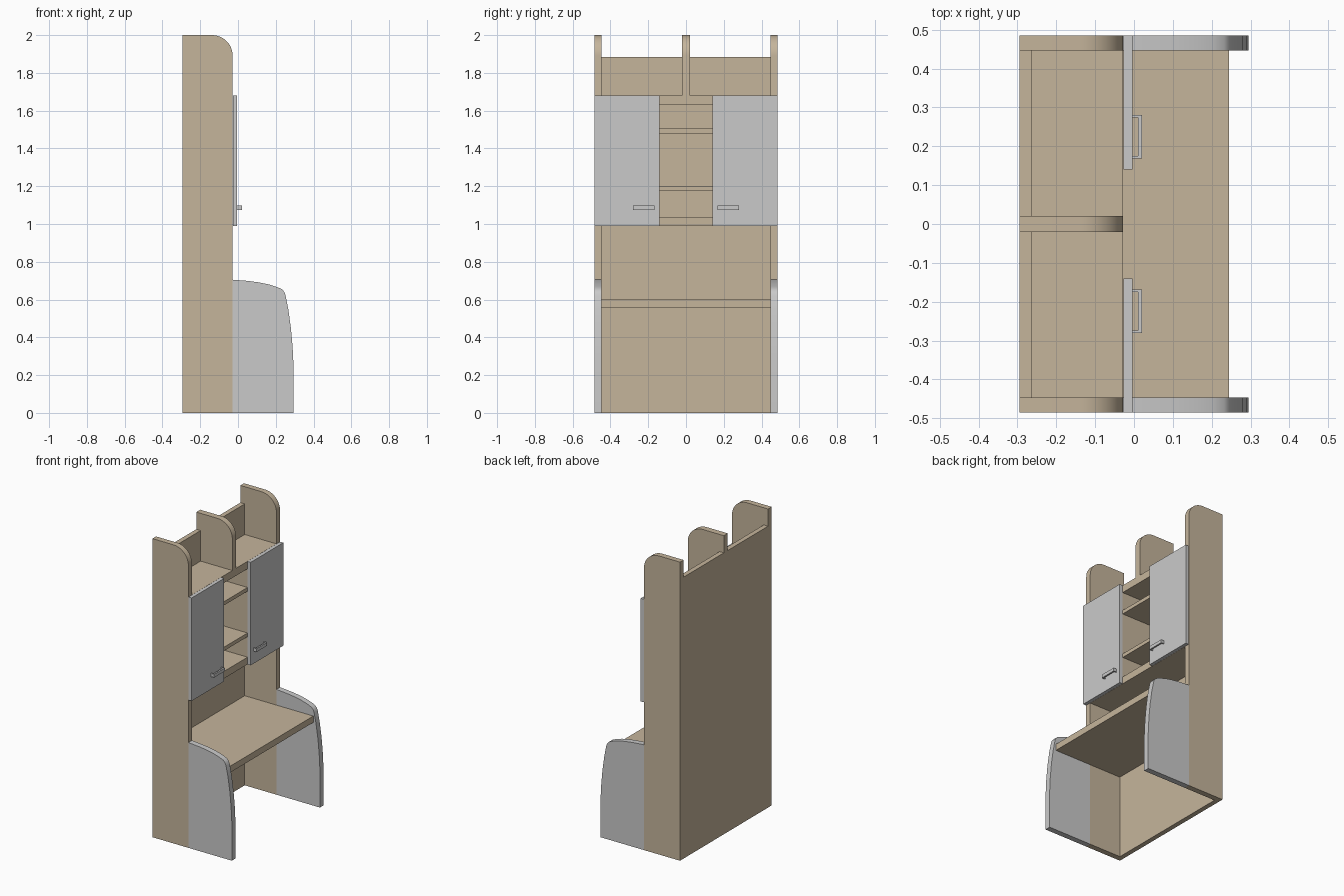
import bpy, bmesh, math

if "Cube" in bpy.data.objects:
    bpy.data.objects.remove(bpy.data.objects["Cube"])

def material(name, rgb):
    m = bpy.data.materials.new(name)
    m.diffuse_color = (*rgb, 1)
    m.use_nodes = True
    m.node_tree.nodes["Principled BSDF"].inputs["Base Color"].default_value = m.diffuse_color
    return m

WOOD = material("light_wood", (0.56, 0.46, 0.33))
GREY = material("light_grey", (0.59, 0.59, 0.59))

def finish(bm, name, mat, smooth=False):
    bmesh.ops.recalc_face_normals(bm, faces=bm.faces)
    me = bpy.data.meshes.new(name)
    bm.to_mesh(me)
    bm.free()
    me.materials.append(mat)
    ob = bpy.data.objects.new(name, me)
    bpy.context.collection.objects.link(ob)
    if smooth:
        bpy.ops.object.select_all(action='DESELECT')
        ob.select_set(True)
        bpy.context.view_layer.objects.active = ob
        bpy.ops.object.shade_smooth_by_angle(angle=math.radians(30))
    return ob

def box(name, mat, x, y, z):
    bm = bmesh.new()
    bmesh.ops.create_cube(bm, size=1)
    for v in bm.verts:
        for i, (a, b) in enumerate((x, y, z)):
            v.co[i] = a if v.co[i] < 0 else b
    return finish(bm, name, mat)

def slab(name, mat, axis, pts, lo, hi, smooth=False):
    """Extrude a flat outline: axis 'y' takes (x, z) points, 'z' takes (x, y)."""
    bm = bmesh.new()
    place = (lambda p, d: (p[0], d, p[1])) if axis == 'y' else (lambda p, d: (p[0], p[1], d))
    f = bm.faces.new([bm.verts.new(place(p, lo)) for p in pts])
    ext = bmesh.ops.extrude_face_region(bm, geom=[f])["geom"]
    move = (0, hi - lo, 0) if axis == 'y' else (0, 0, hi - lo)
    bmesh.ops.translate(bm, vec=move, verts=[e for e in ext if isinstance(e, bmesh.types.BMVert)])
    return finish(bm, name, mat, smooth)

BACK, FRONT, W, IN = -0.295, -0.028, 0.485, 0.447

# upright outline with rounded upper front corner
def upright(z0, r=0.11):
    pts = [(BACK, 2), (BACK, z0), (FRONT, z0)]
    for i in range(13):
        a = math.pi / 2 * i / 12
        pts.append((FRONT - r + r * math.cos(a), 2 - r + r * math.sin(a)))
    return pts

# curved desk side outline
wing = [(FRONT, 0), (0.294, 0), (0.294, 0.25), (0.289, 0.35), (0.28, 0.45),
        (0.266, 0.55), (0.251, 0.625), (0.244, 0.642), (0.232, 0.655),
        (0.205, 0.667), (0.16, 0.681), (0.11, 0.691), (0.05, 0.699), (FRONT, 0.705)]

for s, side in ((-1, "left"), (1, "right")):
    def span(a, b):
        return tuple(sorted((s * a, s * b)))
    slab(side + "_side_panel", WOOD, 'y', upright(0), *span(IN, W), smooth=True)
    slab(side + "_desk_side", GREY, 'y', wing, *span(IN, W), smooth=True)
    box(side + "_cabinet_divider", WOOD, (-0.27, FRONT), span(0.141, 0.175), (1.03, 1.64))
    box(side + "_door", GREY, (FRONT + 0.001, -0.004), span(0.14, W), (0.99, 1.68))
    # U-shaped pull handle
    u = [(-0.004, 0.168), (0.02, 0.168), (0.02, 0.281), (-0.004, 0.281),
         (-0.004, 0.274), (0.01, 0.274), (0.01, 0.175), (-0.004, 0.175)]
    slab(side + "_handle", GREY, 'z', [(x, s * y) for x, y in u], 1.075, 1.097)

# back, top divider and boards
box("back_panel", WOOD, (BACK, -0.263), (-IN, IN), (0, 1.885))
slab("top_divider", WOOD, 'y', upright(1.68), -0.02, 0.021, smooth=True)
box("cabinet_top", WOOD, (-0.28, FRONT), (-IN, IN), (1.63, 1.68))
box("cabinet_bottom", WOOD, (-0.28, FRONT), (-IN, IN), (0.99, 1.038))
box("desk_top", WOOD, (-0.28, 0.245), (-IN, IN), (0.557, 0.6))
for name, z in (("upper_shelf", 1.48), ("lower_shelf", 1.175)):
    box(name, WOOD, (-0.27, FRONT), (-0.15, 0.15), (z, z + 0.025))
